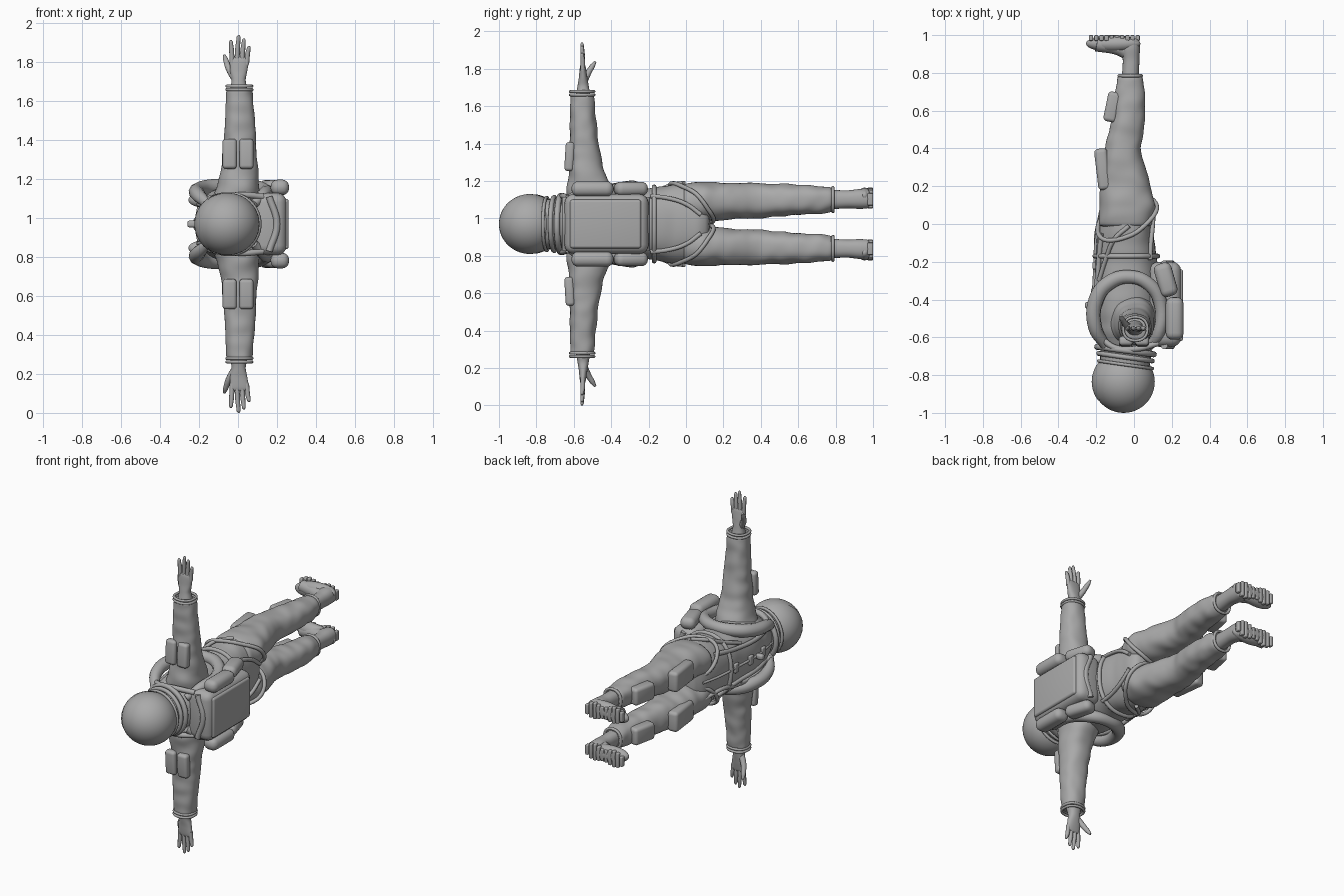
import bpy, bmesh, math
from mathutils import Vector, noise

if "Cube" in bpy.data.objects:
    bpy.data.objects.remove(bpy.data.objects["Cube"])

MID = 0.97  # height of the symmetry plane; u is the distance from it
grey = bpy.data.materials.new("suit_grey")
grey.use_nodes = True
grey.diffuse_color = (0.4, 0.4, 0.4, 1)
grey.node_tree.nodes["Principled BSDF"].inputs["Base Color"].default_value = (0.4, 0.4, 0.4, 1)


def finish(name, bm, smooth=True):
    bmesh.ops.recalc_face_normals(bm, faces=bm.faces)
    mesh = bpy.data.meshes.new(name)
    bm.to_mesh(mesh)
    bm.free()
    for p in mesh.polygons:
        p.use_smooth = smooth
    ob = bpy.data.objects.new(name, mesh)
    bpy.context.collection.objects.link(ob)
    mesh.materials.append(grey)
    return ob


def oval(a, ra, rb, power=2.3):
    c, s = math.cos(a), math.sin(a)
    e = 2 / power
    return (ra * math.copysign(abs(c) ** e, c), rb * math.copysign(abs(s) ** e, s))


def surf(rings, axis, t, a, off=0.0, s=1):
    """Point on a loft. Along y a ring is (y, x, u, rx, ru); along u it is (u, x, y, rx, ry)."""
    for r0, r1 in zip(rings, rings[1:]):
        if t <= r1[0]:
            break
    k = min(1, max(0, (t - r0[0]) / (r1[0] - r0[0])))
    k = k * k * (3 - 2 * k) * 0.4 + k * 0.6
    _, p, q, ra, rb = [m + (n - m) * k for m, n in zip(r0, r1)]
    da, db = oval(a, ra + off, rb + off)
    if axis == "y":
        return Vector((p + da, t, MID + s * (q + db)))
    return Vector((p + da, q + db, MID + s * t))


def loft(name, rings, axis, s=1, steps=30, n=28, fold=0.0):
    bm = bmesh.new()
    t0, t1 = rings[0][0], rings[-1][0]
    rows = []
    for i in range(steps + 1):
        t = t0 + (t1 - t0) * i / steps
        row = []
        for j in range(n):
            a = math.tau * j / n
            # soft cloth folds
            v = Vector((math.cos(a) * 1.2, math.sin(a) * 1.2, t * 16))
            row.append(bm.verts.new(surf(rings, axis, t, a, fold * noise.noise(v), s)))
        rows.append(row)
    for r0, r1 in zip(rows, rows[1:]):
        for j in range(n):
            bm.faces.new((r0[j], r0[(j + 1) % n], r1[(j + 1) % n], r1[j]))
    bm.faces.new(rows[0])
    bm.faces.new(rows[-1])
    ob = finish(name, bm)
    ob.modifiers.new("smooth", "SUBSURF").levels = 1
    return ob


def tube(name, pts, r, closed=False, radii=None):
    cu = bpy.data.curves.new(name, "CURVE")
    cu.dimensions = "3D"
    cu.bevel_depth, cu.bevel_resolution, cu.resolution_u = r, 3, 6
    cu.use_fill_caps = True
    sp = cu.splines.new("BEZIER")
    sp.bezier_points.add(len(pts) - 1)
    for i, (b, p) in enumerate(zip(sp.bezier_points, pts)):
        b.co = p
        b.handle_left_type = b.handle_right_type = "AUTO"
        b.radius = radii[i] if radii else 1
    sp.use_cyclic_u = closed
    cu.materials.append(grey)
    ob = bpy.data.objects.new(name, cu)
    bpy.context.collection.objects.link(ob)
    return ob


def pad(name, loc, size, bevel, rot_z=0.0, rot_x=0.0):
    bm = bmesh.new()
    bmesh.ops.create_cube(bm, size=1)
    bmesh.ops.scale(bm, vec=size, verts=bm.verts)
    bmesh.ops.bevel(bm, geom=bm.edges[:], offset=bevel, segments=4, profile=0.5, affect="EDGES")
    ob = finish(name, bm)
    ob.location, ob.rotation_euler = loc, (rot_x, 0, rot_z)
    return ob


def ball(name, loc, scale, keep=None):
    bm = bmesh.new()
    bmesh.ops.create_uvsphere(bm, u_segments=48, v_segments=32, radius=1)
    bmesh.ops.scale(bm, vec=scale, verts=bm.verts)
    if keep:
        n, d = keep
        bmesh.ops.bisect_plane(bm, geom=bm.verts[:] + bm.edges[:] + bm.faces[:],
                               plane_co=n * d, plane_no=n, clear_inner=True)
    ob = finish(name, bm)
    ob.location = loc
    return ob


def side_pt(x, y, u, s):
    return Vector((x, y, MID + s * u))


# Torso, running along y from the neck to the seat
torso = [(-0.7, -0.04, 0, 0.10, 0.10), (-0.64, -0.03, 0, 0.145, 0.14), (-0.55, -0.035, 0, 0.165, 0.18),
         (-0.4, -0.045, 0, 0.17, 0.19), (-0.2, -0.04, 0, 0.165, 0.19), (-0.05, -0.045, 0, 0.15, 0.215),
         (0.06, -0.035, 0, 0.14, 0.21), (0.13, -0.03, 0, 0.1, 0.15)]
loft("torso", torso, "y", fold=0.006)

# Helmet with raised visor, rim and neck rings
head = Vector((-0.055, -0.835, MID))
ball("helmet", head, (0.165, 0.165, 0.16))
ball("visor", head, (0.169, 0.165, 0.164), (Vector((-0.8, 0.6, 0)), 0.045))
for i, (y, r, w) in enumerate([(-0.745, 0.142, 0.009), (-0.705, 0.142, 0.013), (-0.67, 0.15, 0.016)]):
    ring = [(-0.045 + r * math.cos(a), y - 0.02 * math.cos(a), MID + r * math.sin(a))
            for a in [math.tau * k / 16 for k in range(16)]]
    tube("neck_ring_%d" % i, ring, w, True)
loft("neck_seal", [(-0.78, -0.05, 0, 0.13, 0.13), (-0.64, -0.04, 0, 0.14, 0.14)], "y", steps=4)

# Backpack with its top roll and hip edge
pad("backpack", (0.165, -0.425, MID), (0.17, 0.45, 0.32), 0.05)
pad("backpack_panel", (0.245, -0.43, MID), (0.03, 0.38, 0.26), 0.014)
for y in (-0.645, -0.21):
    tube("backpack_edge", [(0.16, y, MID - 0.14), (0.2, y, MID), (0.16, y, MID + 0.14)], 0.018)

# Chest: zip, buckles, hose and waist belt
tube("chest_zip", [surf(torso, "y", y, math.pi, 0.002) for y in (-0.62, -0.45, -0.25, -0.05, 0.07)], 0.008)
for y in (-0.5, -0.36, -0.22):
    pad("chest_buckle", surf(torso, "y", y, math.pi, 0.004), (0.02, 0.04, 0.06), 0.007)
pad("chest_valve", (-0.235, -0.43, MID), (0.05, 0.035, 0.035), 0.012)
tube("waist_belt", [surf(torso, "y", -0.17, math.tau * k / 20, 0.004) for k in range(20)], 0.013, True)
tube("chest_hose", [surf(torso, "y", y, a, 0.012) for y, a in
                    ((-0.62, 3.7), (-0.45, 3.9), (-0.25, 3.8), (-0.08, 3.5), (0.06, 3.6))], 0.013)

leg = [(-0.02, -0.045, 0.11, 0.14, 0.1), (0.08, -0.035, 0.12, 0.15, 0.108), (0.2, -0.045, 0.12, 0.135, 0.1),
       (0.3, -0.055, 0.123, 0.115, 0.096), (0.4, -0.06, 0.125, 0.097, 0.093), (0.5, -0.04, 0.128, 0.092, 0.088),
       (0.6, -0.025, 0.13, 0.085, 0.08), (0.7, -0.022, 0.13, 0.08, 0.076), (0.79, -0.02, 0.13, 0.062, 0.067)]
arm = [(0.06, -0.02, -0.49, 0.14, 0.14), (0.19, 0.0, -0.515, 0.11, 0.125), (0.25, 0.005, -0.527, 0.1, 0.103),
       (0.31, 0.008, -0.537, 0.093, 0.09), (0.45, 0.01, -0.545, 0.082, 0.077), (0.6, 0.008, -0.553, 0.073, 0.067),
       (0.7, 0.007, -0.555, 0.066, 0.064)]
palm = [(0.68, 0.005, -0.55, 0.046, 0.042), (0.74, 0.003, -0.55, 0.036, 0.03), (0.79, 0.003, -0.55, 0.046, 0.022),
        (0.84, 0.008, -0.552, 0.05, 0.016), (0.86, 0.008, -0.552, 0.044, 0.01)]
boot = [(0.76, -0.02, 0.13, 0.045, 0.052), (0.87, -0.015, 0.132, 0.044, 0.048),
        (0.93, -0.02, 0.134, 0.052, 0.054), (0.985, -0.015, 0.134, 0.045, 0.05)]

for side, s in (("upper", 1), ("lower", -1)):
    # Leg, hem and pockets
    loft(side + "_leg", leg, "y", s, 36, fold=0.008)
    tube(side + "_leg_hem", [surf(leg, "y", 0.785, math.tau * k / 12, -0.004, s) for k in range(12)], 0.009, True)
    pad(side + "_thigh_pocket", side_pt(-0.165, 0.29, 0.13, s), (0.07, 0.22, 0.13), 0.022, 0.12)
    pad(side + "_shin_pocket", side_pt(-0.115, 0.62, 0.13, s), (0.07, 0.16, 0.11), 0.02, -0.2)

    # Boot, foot and ribbed sole
    loft(side + "_boot", boot, "y", s, 12)
    foot = ball(side + "_foot", side_pt(-0.11, 0.955, 0.138, s), (0.145, 0.045, 0.054))
    foot.rotation_euler[1] = -s * 0.12
    tube(side + "_instep", [side_pt(-0.01, 0.9, 0.133, s), side_pt(-0.08, 0.935, 0.135, s),
                            side_pt(-0.2, 0.952, 0.145, s)], 0.045, radii=[1, 0.95, 0.85])
    for k in range(10):
        w = 0.075 + 0.03 * math.sin(k * 0.62 + 0.4) ** 2 if 0 < k < 9 else 0.065
        pad(side + "_sole_rib", side_pt(0.02 - 0.0275 * k, 0.985, 0.132 + 0.0015 * k, s), (0.022, 0.03, w), 0.006)

    # Thigh harness, seat strap and hip strap
    tube(side + "_thigh_strap", [surf(leg, "y", 0.03 - 0.1 * math.sin(a) + 0.06 * math.cos(a), a, 0.007, s)
                                 for a in [math.tau * k / 20 for k in range(20)]], 0.012, True)
    tube(side + "_seat_strap", [surf(torso, "y", y, a, 0.008, s) for y, a in
                                ((-0.19, 0.8), (-0.1, 0.65), (0.0, 0.45), (0.08, 0.2))], 0.012)
    tube(side + "_hip_strap", [surf(torso, "y", y, a, 0.006, s) for y, a in
                               ((-0.3, 2.5), (-0.18, 2.2), (-0.08, 1.9), (-0.01, 1.5))], 0.012)
    tube(side + "_chest_strap", [surf(torso, "y", y, a, 0.005, s) for y, a in
                                 ((-0.62, 2.5), (-0.45, 2.65), (-0.25, 2.6), (-0.05, 2.5))], 0.014)

    # Inflatable collar passing under the arm, and shoulder strap
    tube(side + "_float_collar", [side_pt(*p, s) for p in
         ((-0.15, -0.645, 0.1), (-0.205, -0.55, 0.15), (-0.2, -0.4, 0.175), (-0.13, -0.31, 0.19),
          (-0.02, -0.28, 0.195), (0.08, -0.32, 0.19), (0.14, -0.42, 0.17), (0.13, -0.58, 0.15),
          (0.08, -0.65, 0.1))], 0.037, radii=[0.7, 1, 1.1, 1.1, 1, 1, 1, 0.9, 0.6])
    tube(side + "_shoulder_strap", [side_pt(*p, s) for p in
         ((-0.18, -0.6, 0.12), (-0.1, -0.655, 0.14), (0.02, -0.66, 0.15), (0.13, -0.63, 0.14))], 0.016)

    # Rounded canisters beside the backpack
    pad(side + "_canister", side_pt(0.215, -0.5, 0.188, s), (0.095, 0.225, 0.08), 0.036)
    pad(side + "_hip_canister", side_pt(0.168, -0.295, 0.188, s), (0.095, 0.18, 0.075), 0.034, 0.28)

    # Arm, cuff and sleeve pouches
    loft(side + "_arm", arm, "u", s, 32, fold=0.007)
    for u in (0.69, 0.708):
        tube(side + "_cuff", [surf(arm, "u", u, math.tau * k / 14, -0.002, s) for k in range(14)], 0.008, True)
    for x in (-0.043, 0.043):
        pad(side + "_sleeve_pouch", side_pt(x, -0.622, 0.36, s), (0.073, 0.05, 0.155), 0.018, 0, s * -0.06)

    # Hand
    loft(side + "_palm", palm, "u", s, 12, 20)
    for x0, x1, tip in ((-0.03, -0.036, 0.945), (-0.006, 0.003, 0.97), (0.02, 0.03, 0.953), (0.044, 0.056, 0.915)):
        tube(side + "_finger", [side_pt(x0, -0.552, 0.82, s), side_pt((x0 + x1) / 2, -0.553, (0.84 + tip) / 2, s),
                                side_pt(x1, -0.556, tip - 0.008, s), side_pt(x1, -0.556, tip, s)],
             0.0125, radii=[1.05, 1, 0.75, 0.3])
    tube(side + "_thumb", [side_pt(-0.015, -0.55, 0.745, s), side_pt(-0.045, -0.53, 0.795, s),
                           side_pt(-0.064, -0.5, 0.845, s), side_pt(-0.07, -0.485, 0.868, s)],
         0.016, radii=[1.2, 1.1, 0.85, 0.4])
